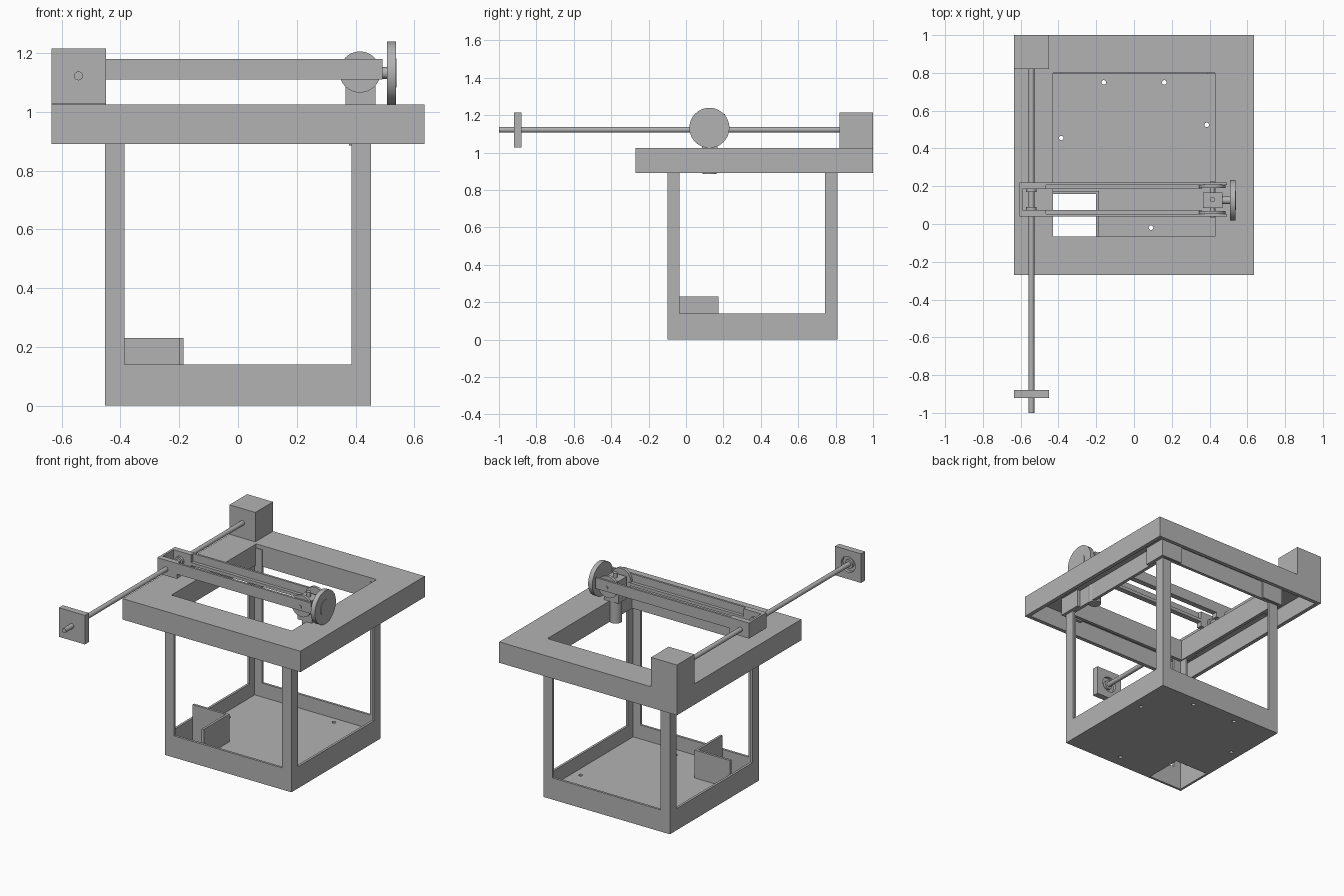
import bpy
import math
from mathutils import Vector

if "Cube" in bpy.data.objects:
    bpy.data.objects.remove(bpy.data.objects["Cube"], do_unlink=True)

grey = bpy.data.materials.new("plain_grey")
grey.use_nodes = True
grey.diffuse_color = (0.45, 0.45, 0.45, 1)
grey.node_tree.nodes["Principled BSDF"].inputs["Base Color"].default_value = grey.diffuse_color


def finish(name):
    ob = bpy.context.object
    ob.name = ob.data.name = name
    ob.data.materials.append(grey)
    return ob


def box(name, x, y, z):
    """Box from (low, high) pairs."""
    bpy.ops.mesh.primitive_cube_add(size=1, location=[sum(p) / 2 for p in (x, y, z)])
    ob = finish(name)
    for v in ob.data.vertices:
        v.co = Vector([c * (p[1] - p[0]) for c, p in zip(v.co, (x, y, z))])
    return ob


def rod(name, axis, centre, span, radius, sides=48):
    """Cylinder along an axis; centre holds the other two coordinates."""
    loc = list(centre)
    loc.insert("xyz".index(axis), sum(span) / 2)
    turn = {"x": (0, math.pi / 2, 0), "y": (math.pi / 2, 0, 0), "z": (0, 0, 0)}[axis]
    bpy.ops.mesh.primitive_cylinder_add(vertices=sides, radius=radius,
                                        depth=span[1] - span[0], location=loc, rotation=turn)
    ob = finish(name)
    bpy.ops.object.shade_smooth_by_angle(angle=math.radians(35))
    return ob


def cut(ob, *cutters):
    for c in cutters:
        c.hide_render = True
        bpy.context.view_layer.objects.active = ob
        m = ob.modifiers.new("cut", "BOOLEAN")
        m.operation, m.solver, m.object = "DIFFERENCE", "EXACT", c
        bpy.ops.object.modifier_apply(modifier=m.name)
        bpy.data.objects.remove(c, do_unlink=True)
    return ob


# Open-bottomed table top with a rectangular opening
top = box("table_top", (-.635, .635), (-.27, 1), (.89, 1.025))
cavity = box("cavity", (-.61, .61), (-.245, .975), (.8, 1.005))
cut(cavity, box("core", (-.45, .45), (-.085, .82), (.7, 1.1)))
cut(top, cavity, box("opening", (-.43, .43), (-.065, .80), (.8, 1.1)))

# Base tray with a floor, outlet and screw holes
tray = box("base_tray", (-.452, .452), (-.10, .81), (0, .14))
cut(tray, box("inside", (-.437, .437), (-.085, .795), (.05, .3)),
    box("outlet", (-.437, -.20), (-.085, .16), (-.1, .2)))
for x, y in ((-.16, .75), (.16, .75), (.385, .525), (.09, -.02), (-.385, .455)):
    cut(tray, rod("screw_hole", "z", (x, y), (-.1, .2), .012, 16))

# Outlet partition walls
box("partition_side", (-.20, -.185), (-.085, .175), (.03, .23))
box("partition_back", (-.437, -.20), (.16, .175), (.03, .23))

# Angle-section legs with sockets under the table top
for sx, side in ((-1, "right"), (1, "left")):
    for yo, sy, end in ((-.10, 1, "front"), (.81, -1, "back")):
        def angle(name, grow, width, thick, z):
            ax, ay = sx * (.452 + grow), yo - sy * grow
            ob = box(name, sorted((ax, ax - sx * width)), sorted((ay, ay + sy * width)), z)
            inner = box("inner", sorted((ax - sx * thick, ax - sx * .4)),
                        sorted((ay + sy * thick, ay + sy * .4)), (0, 1.2))
            return cut(ob, inner)
        angle(f"{end}_{side}_leg", 0, .066, .015, (.13, 1.0))
        angle(f"{end}_{side}_socket", .02, .15, .019, (.892, 1.01))

# Drive block, lead rod and end plate with a bearing seat
box("drive_block", (-.635, -.45), (.82, 1), (1.02, 1.215))
rod("lead_rod", "y", (-.543, 1.122), (-1, .83), .015, 24)
plate = box("end_plate", (-.635, -.45), (-.92, -.88), (1.027, 1.215))
cut(plate, rod("bearing_seat", "y", (-.543, 1.122), (-.9, -.8), .05))
rod("bearing_hub", "y", (-.543, 1.122), (-.905, -.885), .028)

# Carriage and arm rails
carriage = box("carriage", (-.605, -.465), (.04, .22), (1.08, 1.18))
cut(carriage, box("pocket", (-.59, -.4), (.075, .185), (1, 1.3)))
for y, s, side in ((.04, 1, "front"), (.22, -1, "back")):
    box(f"{side}_rail_web", (-.466, .492), sorted((y, y + s * .014)), (1.11, 1.18))
    box(f"{side}_rail_ledge", (-.466, .36), sorted((y + s * .013, y + s * .035)), (1.11, 1.13))
    rod(f"{side}_carriage_nut", "y", (-.543, 1.122), sorted((y + s * .03, y + s * .05)), .028, 24)
    rod(f"{side}_wheel", "y", (.415, 1.135), sorted((y + s * .012, y + s * .03)), .07)

# Motor at the arm end and the turning disc
box("motor_housing", (.365, .468), (.085, .168), (1.025, 1.17))
rod("motor_body", "z", (.415, .125), (.885, 1.03), .038)
rod("motor_cap", "z", (.415, .13), (1.165, 1.2), .014, 24)
rod("wheel_axle", "y", (.415, 1.135), (.035, .225), .012, 24)
rod("disc_shaft", "x", (.125, 1.132), (.46, .51), .02, 24)
rod("turning_disc", "x", (.125, 1.132), (.507, .537), .107, 64)
rod("disc_boss", "x", (.125, 1.132), (.535, .54), .05)
